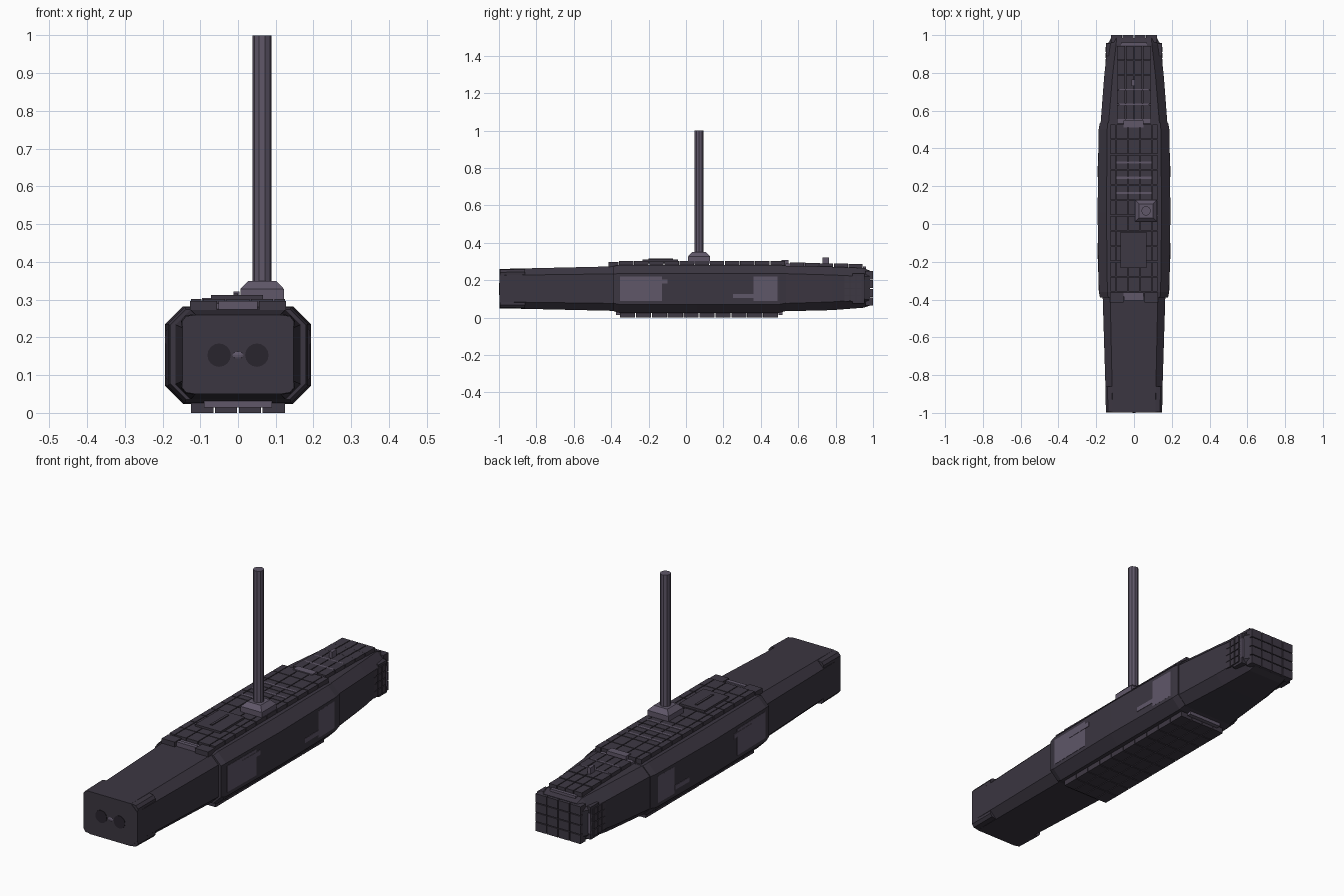
import bpy, bmesh, math
from mathutils import Matrix, Vector

if "Cube" in bpy.data.objects:
    bpy.data.objects.remove(bpy.data.objects["Cube"])


def mat(name, c):
    m = bpy.data.materials.new(name)
    m.diffuse_color = (*c, 1)
    m.use_nodes = True
    m.node_tree.nodes["Principled BSDF"].inputs["Base Color"].default_value = m.diffuse_color
    return m


DARK = mat("dark_hull", (0.044, 0.037, 0.053))
TILE = mat("armour_tile", (0.048, 0.040, 0.057))
LIGHT = mat("light_metal", (0.115, 0.095, 0.14))
BLACK = mat("port_dark", (0.022, 0.018, 0.026))


def finish(bm, name, m):
    bmesh.ops.recalc_face_normals(bm, faces=bm.faces)
    me = bpy.data.meshes.new(name)
    bm.to_mesh(me)
    bm.free()
    me.materials.append(m)
    ob = bpy.data.objects.new(name, me)
    bpy.context.collection.objects.link(ob)
    return ob


def loft(name, rings, m):
    """Skin a list of equal-length rings and cap both ends."""
    bm = bmesh.new()
    vs = [[bm.verts.new(p) for p in r] for r in rings]
    n = len(vs[0])
    for a, b in zip(vs, vs[1:]):
        for i in range(n):
            bm.faces.new((a[i], a[(i + 1) % n], b[(i + 1) % n], b[i]))
    bm.faces.new(vs[0])
    bm.faces.new(vs[-1])
    return finish(bm, name, m)


def octagon(y, w, z0, z1, c):
    return [(w, y, z0 + c), (w, y, z1 - c), (w - c, y, z1), (c - w, y, z1),
            (-w, y, z1 - c), (-w, y, z0 + c), (c - w, y, z0), (w - c, y, z0)]


def hull(name, sections):
    return loft(name, [octagon(*s) for s in sections], DARK)


def add_box(bm, x0, x1, y0, y1, z0, z1):
    M = Matrix.Translation(((x0 + x1) / 2, (y0 + y1) / 2, (z0 + z1) / 2))
    S = Matrix.Diagonal((x1 - x0, y1 - y0, z1 - z0, 1))
    return bmesh.ops.create_cube(bm, size=1, matrix=M @ S)["verts"]


def boxes(name, items, m, mirror=False):
    bm = bmesh.new()
    for b in items:
        add_box(bm, *b)
        if mirror:
            add_box(bm, -b[1], -b[0], *b[2:])
    return finish(bm, name, m)


def steps(a, b, n):
    return [a + (b - a) * i / n for i in range(n + 1)]


def tiles(name, xs, ys, z0, z1, gap=0.004, slope=0.0):
    """Grid of plates lying flat, optionally dropping along y."""
    out = []
    for y0, y1 in zip(ys, ys[1:]):
        d = slope * (y0 - ys[0])
        out += [(a + gap / 2, b - gap / 2, y0 + gap / 2, y1 - gap / 2, z0 + d, z1 + d)
                for a, b in zip(xs, xs[1:])]
    return boxes(name, out, TILE)


# Three hull sections
hull("front_hull", [(-0.997, 0.147, 0.05, 0.26, 0.034), (-0.38, 0.166, 0.036, 0.274, 0.04)])
hull("middle_hull", [(-0.39, 0.180, 0.036, 0.274, 0.042), (-0.36, 0.186, 0.026, 0.281, 0.045),
                     (0.06, 0.193, 0.024, 0.282, 0.047), (0.50, 0.187, 0.026, 0.281, 0.045),
                     (0.535, 0.181, 0.036, 0.278, 0.042)])
hull("rear_hull", [(0.53, 0.177, 0.034, 0.277, 0.042), (0.78, 0.158, 0.04, 0.272, 0.044),
                   (0.95, 0.140, 0.053, 0.265, 0.045), (0.985, 0.122, 0.065, 0.25, 0.03)])

# Corner guards at both ends of the hull
for s, n in ((1, "right"), (-1, "left")):
    for z, e, k in ((0.26, 1, "upper"), (0.05, -1, "lower")):
        rings = []
        for y, g, dz in ((-0.995, 0, 0), (-0.86, 0.002, 0.002)):
            rings.append([(s * (0.113 + g), y, z + e * dz), (s * (0.138 + g), y, z + e * (dz - 0.004)),
                          (s * (0.149 + g), y, z + e * (dz - 0.018)), (s * (0.147 + g), y, z + e * (dz - 0.037))])
        loft(f"{n}_{k}_corner_guard", rings, DARK)
boxes("rear_corner_blocks", [(0.115, 0.147, 0.89, 0.955, 0.075, 0.235)], DARK, True)

# Deck and belly plating
cols = [-0.127, -0.095, -0.032, 0.032, 0.095, 0.127]
tiles("deck_tiles", cols, steps(-0.36, 0.53, 11), 0.275, 0.302)
tiles("rear_deck_tiles", [-0.092, -0.045, 0.0, 0.045, 0.092], steps(0.555, 0.945, 5), 0.255, 0.294, slope=-0.025)
tiles("belly_tiles", steps(-0.127, 0.127, 4), steps(-0.355, 0.495, 10), 0.0, 0.03)

# Rear armour face and rear side grids
boxes("rear_armour", [(a + .002, b - .002, 0.96, 1.0, c + .002, d - .002)
                      for xs in [steps(-0.125, 0.125, 4)] for a, b in zip(xs, xs[1:])
                      for zs in [steps(0.062, 0.25, 4)] for c, d in zip(zs, zs[1:])], TILE)
boxes("rear_side_tiles", [(0.12, 0.152, a + .002, b - .002, c + .002, d - .002)
                          for ys in [steps(0.845, 0.94, 3)] for a, b in zip(ys, ys[1:])
                          for zs in [steps(0.085, 0.225, 4)] for c, d in zip(zs, zs[1:])], TILE, True)
boxes("rear_side_bars", [(0.12, 0.147, 0.945, 0.958, 0.105, 0.205)], LIGHT, True)
boxes("rear_top_bar", [(-0.07, 0.07, 0.946, 0.962, 0.24, 0.272)], LIGHT)

# Deck brackets, cross strips and belly bars
boxes("deck_end_blocks", [(0.056, 0.127, -0.415, -0.362, 0.262, 0.297)], TILE, True)
boxes("deck_end_bars", [(-0.09, 0.05, -0.385, -0.362, 0.265, 0.29), (-0.052, 0.052, -0.405, -0.385, 0.265, 0.296),
                        (-0.055, 0.05, 0.51, 0.548, 0.27, 0.307), (-0.09, 0.09, 0.532, 0.555, 0.262, 0.288)], LIGHT)
boxes("cross_strips", [(-0.095, 0.095, y - .006, y + .006, 0.28, 0.304) for y in (0.164, 0.245, 0.325)]
      + [(-0.08, 0.08, y - .005, y + .005, 0.27, z) for y, z in ((0.633, 0.294), (0.711, 0.292))], LIGHT)
boxes("belly_bars", [(-0.09, 0.09, -0.375, -0.354, 0.014, 0.034), (-0.09, 0.09, 0.494, 0.515, 0.014, 0.034)], LIGHT)

# Hatch and sensor stub
boxes("deck_hatch", [(-0.072, 0.066, -0.232, -0.042, 0.29, 0.312), (-0.012, 0.0, -0.20, -0.07, 0.30, 0.316)], TILE)
boxes("sensor_stub", [(-0.012, 0.004, 0.73, 0.765, 0.275, 0.321)], LIGHT)


# Side panels that follow the hull taper
def side_panel(name, spans):
    bm = bmesh.new()
    for y0, y1, z0, z1, lift in spans:
        for s in (1, -1):
            for v in add_box(bm, 0, 1, y0, y1, z0, z1):
                w = 0.193 - 0.0166 * abs(v.co.y - 0.06) + lift
                v.co.x = s * (w - 0.012 * (v.co.x < 0.5))
    return finish(bm, name, LIGHT)


side_panel("front_side_panel", [(-0.352, -0.128, 0.09, 0.22, 0.0015), (-0.24, -0.10, 0.182, 0.205, 0.003)])
side_panel("rear_side_panel", [(0.36, 0.488, 0.088, 0.22, 0.0015), (0.25, 0.36, 0.105, 0.127, 0.003)])

# Mast on a bevelled foot
def square(cx, cy, r, z):
    return [(cx + a * r, cy + b * r, z) for a, b in ((1, 1), (-1, 1), (-1, -1), (1, -1))]


MX, MY = 0.064, 0.07
loft("mast_foot", [square(MX, MY, r, z) for r, z in ((0.058, 0.29), (0.058, 0.328), (0.037, 0.35))], LIGHT)


def cylinder(name, loc, r, depth, m, n, rot=None):
    bm = bmesh.new()
    M = Matrix.Translation(loc) @ (rot or Matrix.Rotation(math.pi / n, 4, "Z"))
    bmesh.ops.create_cone(bm, cap_ends=True, segments=n, radius1=r, radius2=r, depth=depth, matrix=M)
    return finish(bm, name, m)


cylinder("mast", (MX, MY, 0.67), 0.025, 0.66, LIGHT, 10)

# Front ports with a small lamp between them
for x, n in ((-0.05, "left"), (0.05, "right")):
    cylinder(n + "_front_port", (x, -0.993, 0.153), 0.031, 0.012, BLACK, 16, Matrix.Rotation(math.pi / 2, 4, "X"))
bm = bmesh.new()
bmesh.ops.create_uvsphere(bm, u_segments=12, v_segments=8, radius=1, matrix=Matrix.Translation(
    (0, -0.992, 0.153)) @ Matrix.Diagonal((0.02, 0.008, 0.012, 1)))
finish(bm, "front_lamp", LIGHT)
